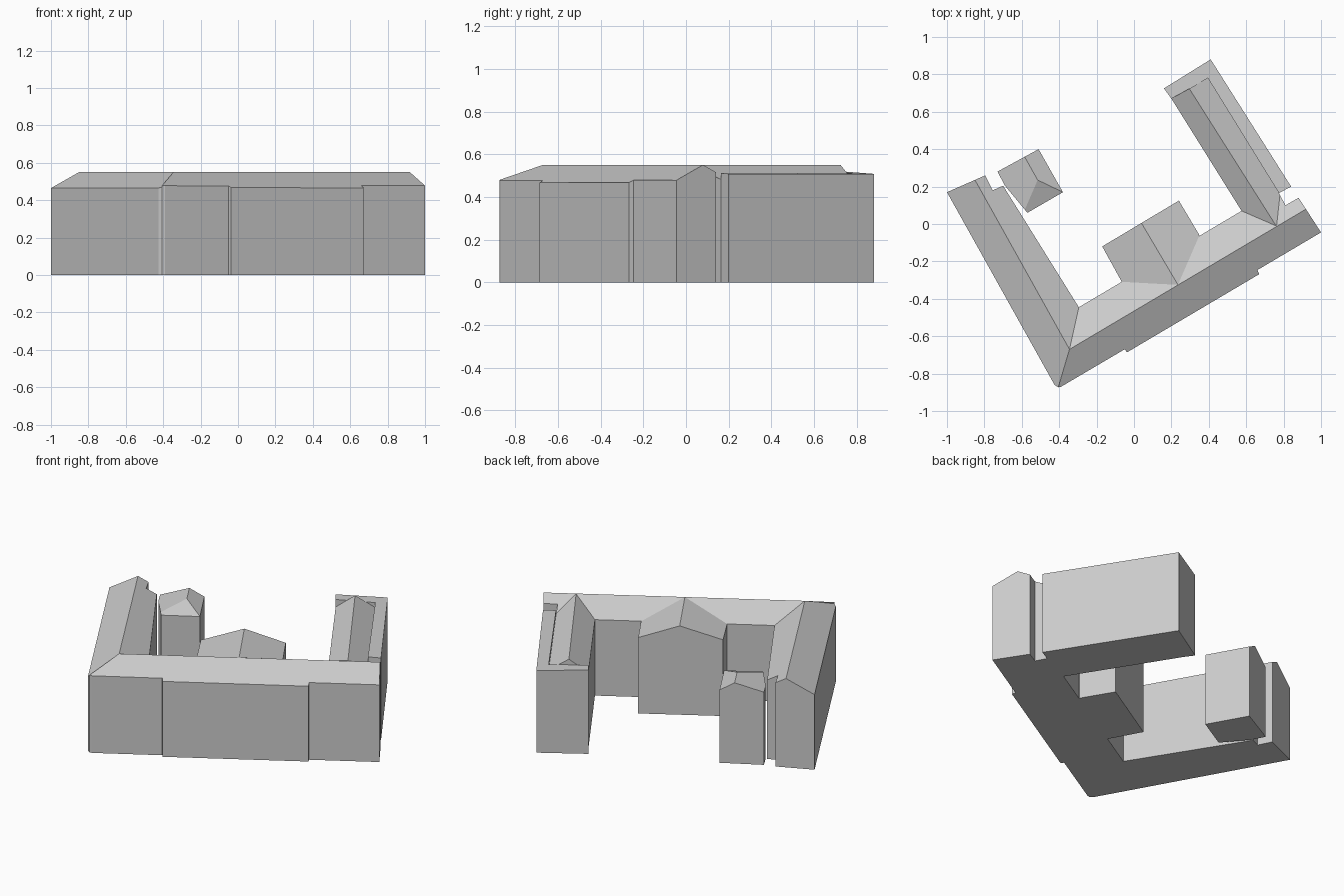
import bpy
import bmesh
from mathutils import Vector

RIDGE, EAVE = 0.55, 0.47

cube = bpy.data.objects.get("Cube")
if cube:
    bpy.data.objects.remove(cube, do_unlink=True)

grey = bpy.data.materials.new("plain_grey")
grey.use_nodes = True
grey.diffuse_color = (0.6, 0.6, 0.6, 1)
grey.node_tree.nodes["Principled BSDF"].inputs["Base Color"].default_value = (0.6, 0.6, 0.6, 1)


def volume(name, outline, slopes):
    """Extrude a floor outline, then trim its top by planes through three points."""
    bm = bmesh.new()
    base = bm.faces.new([bm.verts.new((x, y, 0)) for x, y in outline])
    top = bmesh.ops.extrude_face_region(bm, geom=[base])["geom"]
    for v in top:
        if isinstance(v, bmesh.types.BMVert):
            v.co.z = 0.7
    bmesh.ops.recalc_face_normals(bm, faces=bm.faces[:])
    for a, b, c in slopes:
        a, b, c = Vector(a), Vector(b), Vector(c)
        normal = (b - a).cross(c - a).normalized()
        if normal.z < 0:
            normal.negate()
        cut = bmesh.ops.bisect_plane(bm, geom=bm.verts[:] + bm.edges[:] + bm.faces[:], dist=1e-5,
                                     plane_co=a, plane_no=normal, clear_outer=True)
        rim = [e for e in cut["geom_cut"] if isinstance(e, bmesh.types.BMEdge)]
        bmesh.ops.edgeloop_fill(bm, edges=[e for e in rim if e.is_boundary])
    bmesh.ops.recalc_face_normals(bm, faces=bm.faces[:])
    mesh = bpy.data.meshes.new(name)
    bm.to_mesh(mesh)
    bm.free()
    mesh.materials.append(grey)
    obj = bpy.data.objects.new(name, mesh)
    bpy.context.collection.objects.link(obj)
    return obj


def gable(start, end, side_a, side_b, top=RIDGE):
    """Two roof planes sharing a ridge, each reaching one eave point."""
    ridge = (*start, top), (*end, top)
    return [(*ridge, side_a), (*ridge, side_b)]


# Shared roof junctions
corner_ridge = (-0.345, -0.67)
corner_inner = (-0.295, -0.445)
corner_outer = (-0.405, -0.873)
block_ridge = (0.235, -0.325)

# Long front range with a slightly projecting middle
volume("front_range",
       [corner_outer, (-0.39, -0.87), (-0.05, -0.67), (-0.037, -0.686), (0.67, -0.268),
        (0.66, -0.246), (1.0, -0.045), (0.88, 0.14), (0.81, 0.10), (0.775, 0.165),
        (0.575, 0.07), corner_inner, corner_ridge],
       gable(corner_ridge, (0.92, 0.08), (1.0, -0.045, 0.478), (*corner_inner, EAVE)))

# Left-hand wing in plan, joined to the front range at a mitre
volume("west_wing",
       [corner_outer, corner_ridge, corner_inner, (-0.70, 0.205), (-0.755, 0.18),
        (-0.795, 0.26), (-1.0, 0.17), (-0.425, -0.86)],
       gable((-0.85, 0.235), corner_ridge, (-1.0, 0.17, 0.465), (*corner_inner, EAVE)))

# Small hipped block beside the west wing
hip, hip_end = (-0.515, 0.235), (-0.585, 0.36)
volume("hipped_block",
       [(-0.57, 0.06), (-0.38, 0.17), (-0.51, 0.40), (-0.73, 0.28), (-0.69, 0.205)],
       gable(hip_end, hip, (-0.73, 0.28, 0.45), (-0.38, 0.17, 0.45), top=0.50)
       + [((-0.57, 0.06, 0.45), (-0.38, 0.17, 0.45), (*hip, 0.50))])

# Gabled block in the middle of the courtyard side
volume("courtyard_block",
       [block_ridge, (0.35, -0.06), (0.24, 0.125), (-0.17, -0.12), (-0.065, -0.31)],
       gable((0.04, 0.005), block_ridge, (0.35, -0.06, EAVE), (-0.065, -0.31, EAVE)))

# Right-hand wing roof, set inside a raised wall
wing_ridge = (0.295, 0.725)
volume("east_wing",
       [(0.76, -0.01), (0.81, 0.10), (0.775, 0.165), (0.395, 0.78), (0.20, 0.67), (0.575, 0.07)],
       gable(wing_ridge, (0.76, -0.01), (0.575, 0.07, EAVE), (0.395, 0.78, 0.48)))

# Raised wall around the outer side and far end of the east wing
volume("east_parapet",
       [(0.775, 0.165), (0.84, 0.20), (0.41, 0.88), (0.16, 0.725), (0.20, 0.67), (0.395, 0.78)],
       [((0.84, 0.20, 0.508), (0.41, 0.88, 0.508), (0.16, 0.725, 0.52))])
